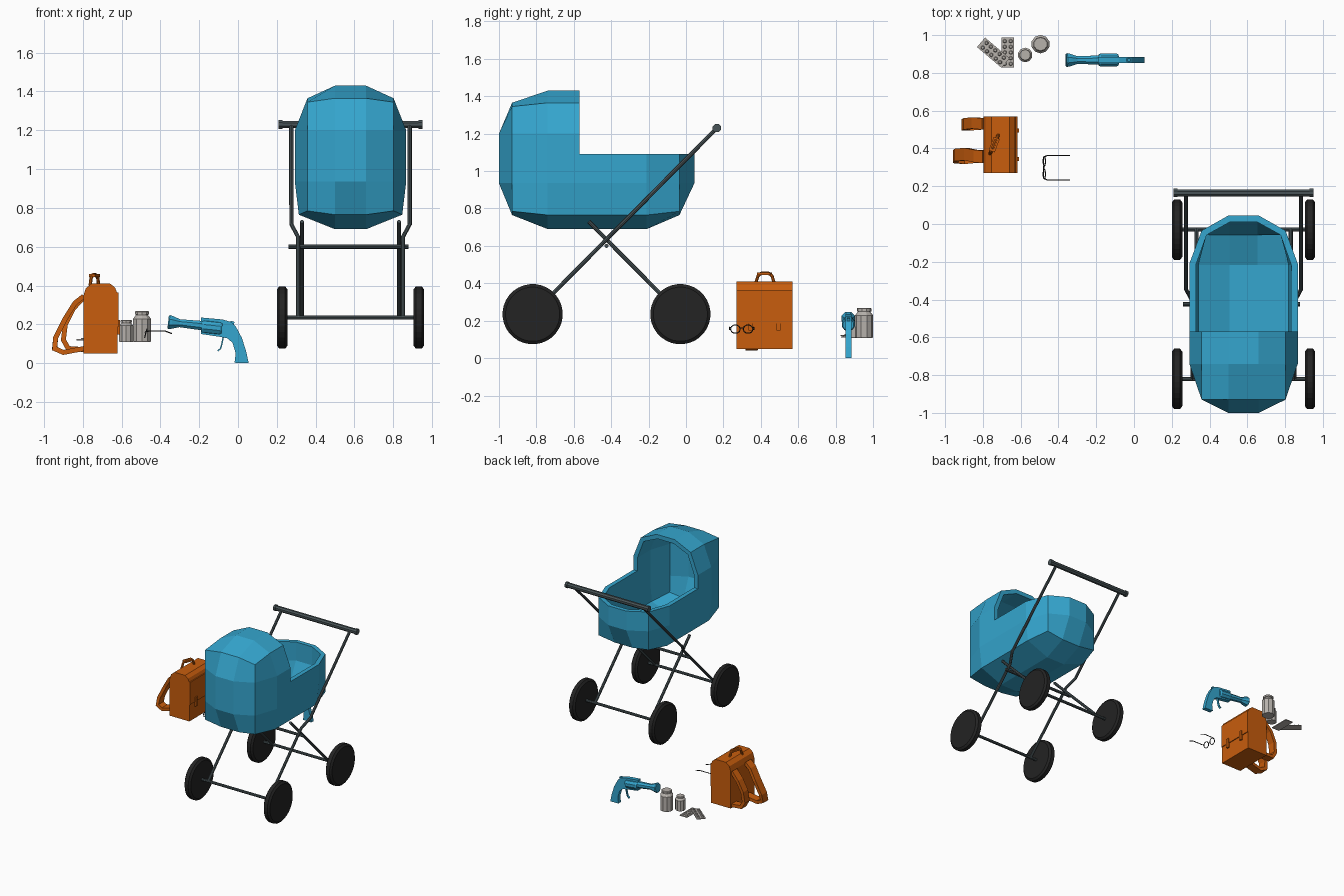
import bpy, bmesh, math
from mathutils import Vector, Matrix

cube = bpy.data.objects.get("Cube")
if cube:
    bpy.data.objects.remove(cube, do_unlink=True)


def material(name, rgb):
    m = bpy.data.materials.new(name)
    m.use_nodes = True
    m.diffuse_color = (*rgb, 1)
    m.node_tree.nodes["Principled BSDF"].inputs["Base Color"].default_value = (*rgb, 1)
    return m


BLUE = material("sky blue", (0.035, 0.38, 0.62))
ORANGE = material("burnt orange", (0.58, 0.11, 0.004))
BLACK = material("rubber black", (0.017, 0.017, 0.017))
STEEL = material("dark steel", (0.065, 0.088, 0.095))
GREY = material("warm grey", (0.47, 0.44, 0.41))


def finish(name, bm, mat):
    bmesh.ops.recalc_face_normals(bm, faces=bm.faces)
    me = bpy.data.meshes.new(name)
    bm.to_mesh(me)
    bm.free()
    me.materials.append(mat)
    ob = bpy.data.objects.new(name, me)
    bpy.context.collection.objects.link(ob)
    return ob


def lathe(name, profile, start, axis, sides, mat):
    """Turn (radius, height) points around an axis."""
    bm = bmesh.new()
    frame = Matrix.Translation(start) @ Vector(axis).to_track_quat("Z", "Y").to_matrix().to_4x4()
    rings = []
    for r, h in profile:
        turn = [2 * math.pi * (i + 0.5) / sides for i in range(sides)]
        rings.append([bm.verts.new(frame @ Vector((r * math.cos(a), r * math.sin(a), h))) for a in turn])
    for a, b in zip(rings, rings[1:]):
        for i in range(sides):
            j = (i + 1) % sides
            bm.faces.new((a[i], a[j], b[j], b[i]))
    bm.faces.new(rings[0])
    bm.faces.new(rings[-1])
    return finish(name, bm, mat)


def tube(name, path, radius, mat, closed=False):
    """Eight-sided rod along a path."""
    cu = bpy.data.curves.new(name, "CURVE")
    cu.dimensions = "3D"
    cu.bevel_depth, cu.bevel_resolution, cu.use_fill_caps = radius, 2, True
    sp = cu.splines.new("POLY")
    sp.points.add(len(path) - 1)
    for p, co in zip(sp.points, path):
        p.co = (*co, 1)
    sp.use_cyclic_u = closed
    tmp = bpy.data.objects.new(name + "_path", cu)
    bpy.context.collection.objects.link(tmp)
    me = bpy.data.meshes.new_from_object(tmp.evaluated_get(bpy.context.evaluated_depsgraph_get()))
    bpy.data.objects.remove(tmp)
    bpy.data.curves.remove(cu)
    me.materials.clear()
    me.materials.append(mat)
    for f in me.polygons:
        f.use_smooth = False
    ob = bpy.data.objects.new(name, me)
    bpy.context.collection.objects.link(ob)
    return ob


def prism(name, outline, y0, y1, mat):
    """Extrude an (x, z) outline along y."""
    bm = bmesh.new()
    face = bm.faces.new([bm.verts.new((x, y0, z)) for x, z in outline])
    ext = bmesh.ops.extrude_face_region(bm, geom=[face])["geom"]
    bmesh.ops.translate(bm, vec=(0, y1 - y0, 0), verts=[v for v in ext if isinstance(v, bmesh.types.BMVert)])
    return finish(name, bm, mat)


def box(name, centre, size, mat, turn=0.0):
    bm = bmesh.new()
    m = Matrix.Translation(centre) @ Matrix.Rotation(turn, 4, "Z") @ Matrix.Diagonal((*size, 1))
    bmesh.ops.create_cube(bm, size=1, matrix=m)
    return finish(name, bm, mat)


def ribbon(name, path, half_width, thick, mat):
    """Flat strap, wide along y, following a path."""
    bm = bmesh.new()
    rows = [[bm.verts.new((x, y + s * half_width, z)) for s in (-1, 1)] for x, y, z in path]
    for a, b in zip(rows, rows[1:]):
        bm.faces.new((a[0], a[1], b[1], b[0]))
    ob = finish(name, bm, mat)
    mod = ob.modifiers.new("thickness", "SOLIDIFY")
    mod.thickness, mod.offset, mod.use_even_offset = thick, 0, True
    return ob


# Pram shell: rounded box on a 3x3 grid, opened behind the hood
CX = 0.58
MID = ((-0.08, 0.08), (-0.74, -0.21), (0.935, 1.2))
FULL = ((-0.287, 0.287), (-1.0, 0.045), (0.69, 1.43))
EDGE = ((-0.222, 0.222), (-0.93, -0.035), (0.765, 1.365))


def shell_point(idx):
    ends = sum(i in (0, 3) for i in idx)
    p = []
    for ax, i in enumerate(idx):
        side = i // 2
        p.append(MID[ax][side] if i in (1, 2) else (FULL if ends == 1 else EDGE)[ax][side])
    if idx[2] == 0 and idx[0] in (0, 3) and idx[1] in (1, 2):
        p[0] *= 1.2                      # fuller lower sides
    if ends == 3:
        p[2] += 0.02 if p[2] < 1 else -0.02
    return (p[0] + CX, p[1], p[2])


bm = bmesh.new()
grid = {}
for axis in range(3):
    for end in (0, 3):
        for a in range(3):
            for b in range(3):
                quad = []
                for da, db in ((0, 0), (1, 0), (1, 1), (0, 1)):
                    idx = [a + da, b + db]
                    idx.insert(axis, end)
                    key = tuple(idx)
                    if key not in grid:
                        grid[key] = bm.verts.new(shell_point(key))
                    quad.append(grid[key])
                bm.faces.new(quad)
bmesh.ops.recalc_face_normals(bm, faces=bm.faces)
OPEN_Y, RIM_Z = -0.57, 1.09
bmesh.ops.bisect_plane(bm, geom=bm.verts[:] + bm.edges[:] + bm.faces[:],
                       plane_co=(0, OPEN_Y, 0), plane_no=(0, 1, 0))
rear = [f for f in bm.faces if f.calc_center_median().y > OPEN_Y]
geom = set(rear) | {e for f in rear for e in f.edges} | {v for f in rear for v in f.verts}
bmesh.ops.bisect_plane(bm, geom=list(geom), plane_co=(0, 0, RIM_Z), plane_no=(0, 0, 1))
gone = [f for f in bm.faces if f.calc_center_median().y > OPEN_Y and f.calc_center_median().z > RIM_Z]
bmesh.ops.delete(bm, geom=gone, context="FACES")
shell = finish("pram_shell", bm, BLUE)
mod = shell.modifiers.new("wall", "SOLIDIFY")
mod.thickness, mod.offset = 0.035, -1

# Pram frame
FRONT_Y, BACK_Y, AXLE_Z = -0.82, -0.03, 0.235
lathe("push_handle", [(0.024, 0), (0.024, 0.02), (0.02, 0.02), (0.02, 0.72), (0.024, 0.72), (0.024, 0.74)],
      (CX - 0.37, 0.165, 1.23), (1, 0, 0), 8, STEEL)
for s, side in ((1, "left"), (-1, "right")):
    tube(side + "_push_pole", [(CX + s * 0.305, 0.165, 1.23), (CX + s * 0.305, -0.345, 0.715),
                               (CX + s * 0.27, -0.41, 0.65), (CX + s * 0.27, FRONT_Y, AXLE_Z)], 0.011, STEEL)
    tube(side + "_rear_leg", [(CX + s * 0.25, -0.52, 0.73), (CX + s * 0.25, BACK_Y, AXLE_Z)], 0.011, STEEL)
tube("middle_crossbar", [(CX - 0.32, -0.425, 0.6), (CX + 0.3, -0.425, 0.6)], 0.011, STEEL)
for y, end in ((FRONT_Y, "front"), (BACK_Y, "rear")):
    tube(end + "_axle", [(CX - 0.36, y, AXLE_Z), (CX + 0.36, y, AXLE_Z)], 0.011, STEEL)
    for s, side in ((1, "left"), (-1, "right")):
        lathe(end + "_" + side + "_wheel",
              [(0.145, 0), (0.161, 0.012), (0.161, 0.043), (0.145, 0.055)],
              (CX + s * 0.352 - 0.0275, y, AXLE_Z), (1, 0, 0), 32, BLACK)

# Backpack
prism("backpack_body", [(-0.797, 0.05), (-0.622, 0.05), (-0.622, 0.36), (-0.634, 0.39), (-0.66, 0.41),
                        (-0.755, 0.41), (-0.785, 0.385), (-0.797, 0.345)], 0.27, 0.57, ORANGE)
box("backpack_flap", (-0.62, 0.42, 0.275), (0.009, 0.3, 0.18), ORANGE)
for y in (0.345, 0.495):
    box("flap_buckle", (-0.616, y, 0.185), (0.016, 0.022, 0.075), ORANGE)
tube("backpack_handle", [(-0.762, 0.372, 0.4), (-0.757, 0.385, 0.44), (-0.747, 0.405, 0.455),
                         (-0.733, 0.44, 0.455), (-0.723, 0.46, 0.44), (-0.718, 0.472, 0.4)], 0.009, ORANGE)
box("handle_grip", (-0.74, 0.42, 0.452), (0.034, 0.075, 0.014), ORANGE, -0.35)
ribbon("wide_strap", [(-0.795, 0.355, 0.345), (-0.84, 0.36, 0.31), (-0.89, 0.37, 0.23), (-0.94, 0.365, 0.13),
                      (-0.945, 0.355, 0.075), (-0.90, 0.35, 0.055), (-0.795, 0.36, 0.075)], 0.033, 0.025, ORANGE)
ribbon("narrow_strap", [(-0.795, 0.53, 0.34), (-0.85, 0.535, 0.28), (-0.89, 0.53, 0.2), (-0.9, 0.525, 0.12),
                        (-0.875, 0.525, 0.075), (-0.795, 0.53, 0.07)], 0.03, 0.025, ORANGE)

# Spectacles
for s in (-1, 1):
    y = 0.298 + s * 0.034
    rim = [(-0.475 + 0.006 * math.sin(a), y + 0.026 * math.cos(a), 0.155 + 0.023 * math.sin(a))
           for a in (i * math.pi / 5 for i in range(10))]
    tube("lens_rim", rim, 0.003, BLACK, True)
    y = 0.298 + s * 0.065
    tube("temple", [(-0.475, 0.298 + s * 0.058, 0.163), (-0.458, y, 0.165), (-0.375, y, 0.165),
                    (-0.34, y, 0.152)], 0.003, BLACK)
tube("bridge", [(-0.478, 0.288, 0.16), (-0.478, 0.308, 0.16)], 0.003, BLACK)

# Pill bottles
BOTTLE = [(0.046, 0), (0.049, 0.006), (0.049, 0.12), (0.033, 0.14), (0.033, 0.142),
          (0.039, 0.142), (0.039, 0.156), (0.035, 0.16)]
lathe("large_bottle", BOTTLE, (-0.495, 0.952, 0.108), (0, 0, 1), 10, GREY)
lathe("small_bottle", [(r * 0.79, h * 0.71) for r, h in BOTTLE], (-0.576, 0.895, 0.108), (0, 0, 1), 10, GREY)

# Tablet packs with raised blisters
for cx, cy, cz, turn, length in ((-0.668, 0.908, 0.112, 0, 0.16), (-0.745, 0.907, 0.12, 0.87, 0.17)):
    box("tablet_pack", (cx, cy, cz), (0.066, length, 0.006), GREY, turn)
    for i in range(2):
        for j in range(5):
            off = Matrix.Rotation(turn, 3, "Z") @ Vector(((i - 0.5) * 0.032, (j - 2) * 0.03, 0.003))
            lathe("tablet", [(0.011, 0), (0.007, 0.007)], Vector((cx, cy, cz)) + off, (0, 0, 1), 6, GREY)

# Toy revolver
GY = 0.868
aim = Vector((0.28, 0, -0.03))
lathe("barrel", [(0.034, 0), (0.039, 0.006), (0.036, 0.02), (0.022, 0.06), (0.026, 0.17), (0.026, 0.2)],
      (-0.36, GY, 0.212), aim, 8, BLUE)
lathe("bullet_drum", [(0.03, 0), (0.036, 0.01), (0.036, 0.095), (0.03, 0.105)],
      (-0.187, GY, 0.189), aim, 10, BLUE)
prism("grip", [(-0.19, 0.235), (-0.08, 0.225), (-0.035, 0.212), (-0.012, 0.19), (0.02, 0.13), (0.042, 0.06),
               (0.055, 0.0), (-0.018, 0.002), (-0.012, 0.05), (-0.028, 0.105), (-0.055, 0.128),
               (-0.09, 0.135), (-0.19, 0.15)], GY - 0.016, GY + 0.016, BLUE)
prism("hammer", [(-0.05, 0.205), (-0.035, 0.218), (-0.018, 0.212), (-0.025, 0.19)], GY - 0.008, GY + 0.008, BLUE)
ribbon("trigger", [(-0.075, GY, 0.14), (-0.083, GY, 0.1), (-0.09, GY, 0.075), (-0.105, GY, 0.062)],
       0.008, 0.007, BLUE)
